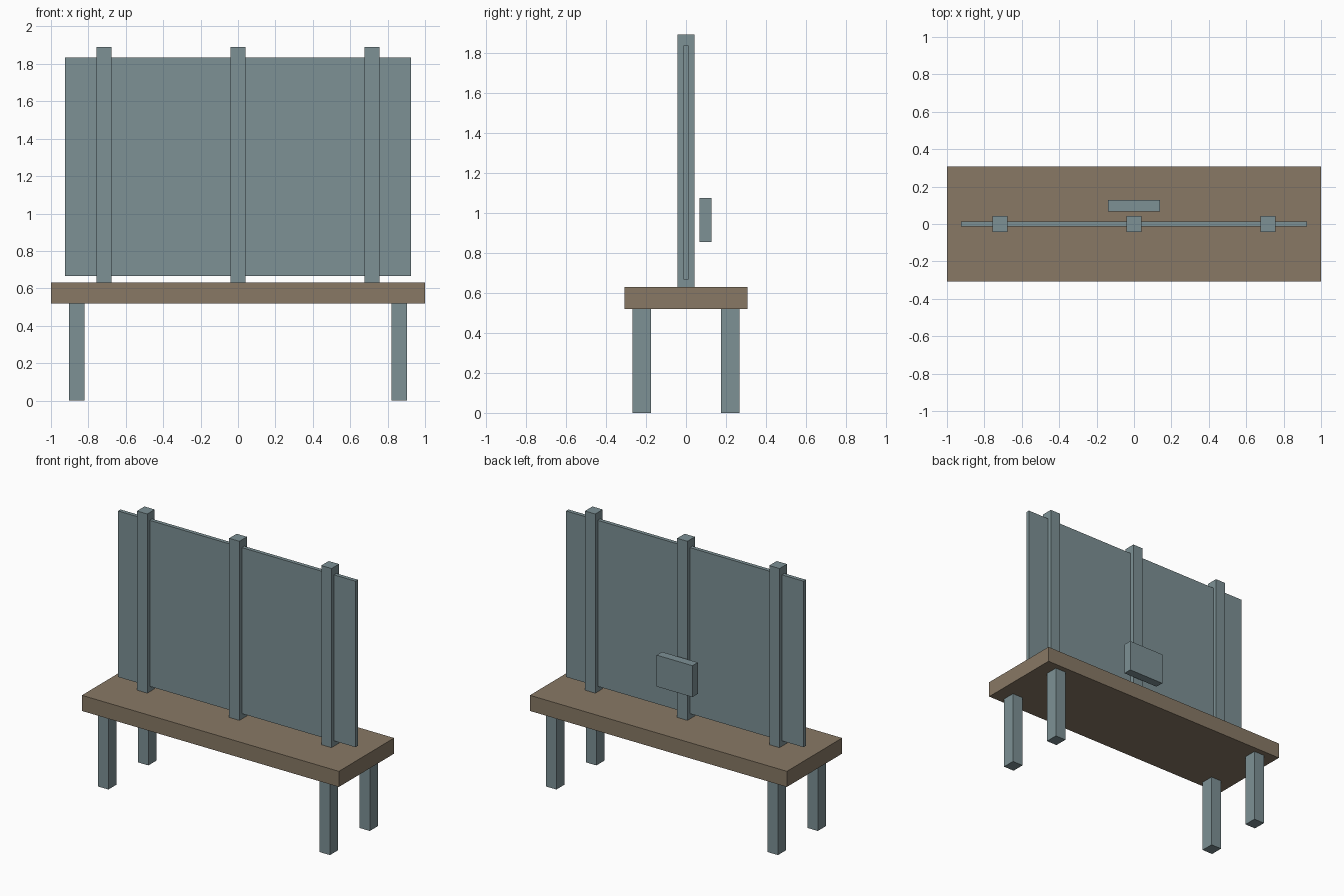
import bpy

if "Cube" in bpy.data.objects:
    bpy.data.objects.remove(bpy.data.objects["Cube"])


def material(name, rgb):
    m = bpy.data.materials.new(name)
    m.diffuse_color = (*rgb, 1.0)
    m.use_nodes = True
    m.node_tree.nodes["Principled BSDF"].inputs["Base Color"].default_value = m.diffuse_color
    return m


steel = material("grey teal metal", (0.205, 0.282, 0.300))
wood = material("brown wood", (0.246, 0.190, 0.130))


def box(name, x, y, z, mat):
    """Box from (min, max) ranges on each axis."""
    bpy.ops.mesh.primitive_cube_add(size=1)
    ob = bpy.context.object
    ob.name = name
    for v in ob.data.vertices:
        v.co = [r[1] if c > 0 else r[0] for c, r in zip(v.co, (x, y, z))]
    ob.data.materials.append(mat)
    return ob


# Bench top
box("bench_top", (-1, 1), (-0.307, 0.307), (0.52, 0.63), wood)

# Four legs
for sx, side in ((-1, "left"), (1, "right")):
    for sy, end in ((-1, "front"), (1, "back")):
        cx, cy = sx * 0.862, sy * 0.222
        box(f"{end}_{side}_leg", (cx - 0.041, cx + 0.041),
            (cy - 0.046, cy + 0.046), (0, 0.52), steel)

# Three upright posts
for cx, side in ((-0.717, "left"), (0, "middle"), (0.717, "right")):
    box(f"{side}_post", (cx - 0.04, cx + 0.04), (-0.0415, 0.0415),
        (0.63, 1.89), steel)

# Thin panel running through the posts
box("panel", (-0.924, 0.924), (-0.0135, 0.0135), (0.667, 1.835), steel)

# Small control box behind the panel
box("control_box", (-0.139, 0.139), (0.067, 0.127), (0.853, 1.074), steel)
